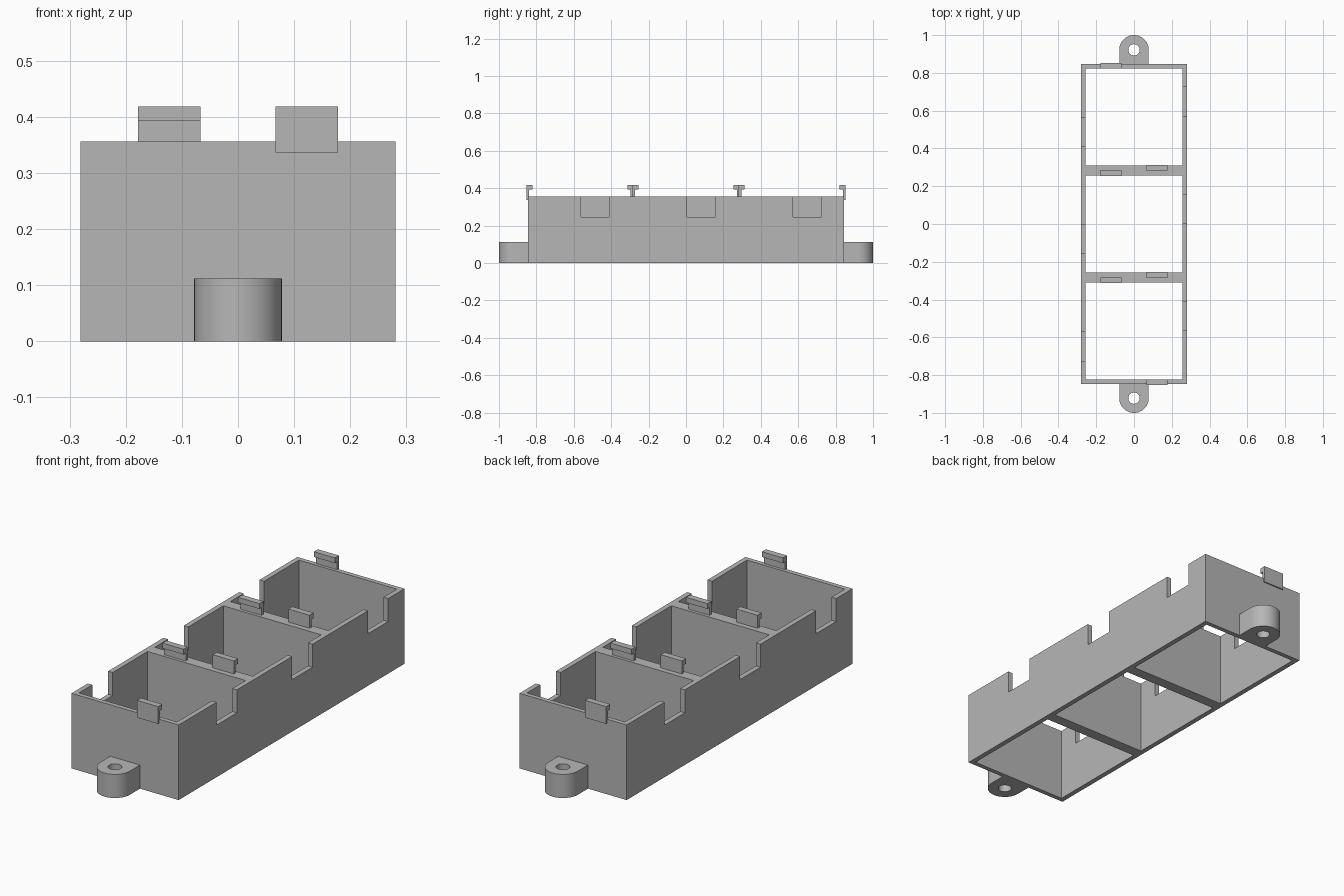
import bpy, bmesh, math
from mathutils import Matrix

if "Cube" in bpy.data.objects:
    bpy.data.objects.remove(bpy.data.objects["Cube"])

GREY = (0.47, 0.47, 0.47, 1)
mat = bpy.data.materials.new("plain_grey")
mat.use_nodes = True
mat.diffuse_color = GREY
mat.node_tree.nodes["Principled BSDF"].inputs["Base Color"].default_value = GREY

HALF_X, HALF_Y, HEIGHT = 0.281, 0.846, 0.356
CELL, PITCH = 0.257, 0.567
TAB_R, TAB_Y, TAB_H = 0.078, 0.922, 0.112


def make(name, bm):
    bmesh.ops.recalc_face_normals(bm, faces=bm.faces)
    mesh = bpy.data.meshes.new(name)
    bm.to_mesh(mesh)
    bm.free()
    mesh.materials.append(mat)
    ob = bpy.data.objects.new(name, mesh)
    bpy.context.collection.objects.link(ob)
    return ob


def box(name, x, y, z):
    bm = bmesh.new()
    size = Matrix.Diagonal((x[1] - x[0], y[1] - y[0], z[1] - z[0], 1))
    centre = Matrix.Translation((sum(x) / 2, sum(y) / 2, sum(z) / 2))
    bmesh.ops.create_cube(bm, size=1, matrix=centre @ size)
    return make(name, bm)


def prism(name, outline, vector):
    bm = bmesh.new()
    face = bm.faces.new([bm.verts.new(p) for p in outline])
    ext = bmesh.ops.extrude_face_region(bm, geom=[face], use_keep_orig=True)
    verts = [g for g in ext["geom"] if isinstance(g, bmesh.types.BMVert)]
    bmesh.ops.translate(bm, verts=verts, vec=vector)
    return make(name, bm)


def cut(ob, cutters):
    for c in cutters:
        mod = ob.modifiers.new("cut", "BOOLEAN")
        mod.operation, mod.solver, mod.object = "DIFFERENCE", "EXACT", c
    deps = bpy.context.evaluated_depsgraph_get()
    mesh = bpy.data.meshes.new_from_object(ob.evaluated_get(deps))
    ob.modifiers.clear()
    ob.data = mesh
    for c in cutters:
        bpy.data.objects.remove(c)


def arc(radius, start, end, steps):
    return [(radius * math.cos(start + (end - start) * i / steps),
             radius * math.sin(start + (end - start) * i / steps))
            for i in range(steps + 1)]


# Open tray: three through cells and a notch in each long wall per cell
tray = box("tray_body", (-HALF_X, HALF_X), (-HALF_Y, HALF_Y), (0, HEIGHT))
cutters = []
for c in (-PITCH, 0, PITCH):
    cutters.append(box("cell_cutter", (-CELL, CELL), (c - CELL, c + CELL), (-0.1, 0.5)))
    for s in (-1, 1):
        ys = sorted((c + s * 0.005, c + s * 0.157))
        xs = sorted((s * 0.24, s * 0.3))
        cutters.append(box("notch_cutter", xs, ys, (0.247, 0.5)))
cut(tray, cutters)

# Hooked clips, one pair facing each other across every cell
for i, c in enumerate((-PITCH, 0, PITCH)):
    for side, s in (("front", 1), ("back", -1)):
        profile = [(-0.285, 0.336), (-0.2715, 0.336), (-0.2715, 0.393),
                   (-0.255, 0.393), (-0.255, 0.418), (-0.285, 0.418)]
        outline = [(s * 0.067, c + s * y, z) for y, z in profile]
        prism(f"{side}_clip_{i + 1}", outline, (s * 0.111, 0, 0))

# Rounded mounting tabs with a screw hole at both ends
for side, s in (("front", -1), ("back", 1)):
    pts = [(TAB_R, HALF_Y - TAB_Y)] + arc(TAB_R, 0, math.pi, 32) + [(-TAB_R, HALF_Y - TAB_Y)]
    tab = prism(f"{side}_mounting_tab",
                [(s * x, s * (TAB_Y + y), 0) for x, y in pts], (0, 0, TAB_H))
    hole = prism("hole_cutter",
                 [(x, y + s * TAB_Y, -0.1) for x, y in arc(0.03, 0, math.tau, 32)[:-1]],
                 (0, 0, 0.4))
    cut(tab, [hole])
    bpy.ops.object.select_all(action="DESELECT")
    tab.select_set(True)
    bpy.context.view_layer.objects.active = tab
    bpy.ops.object.shade_smooth_by_angle(angle=math.radians(30))
